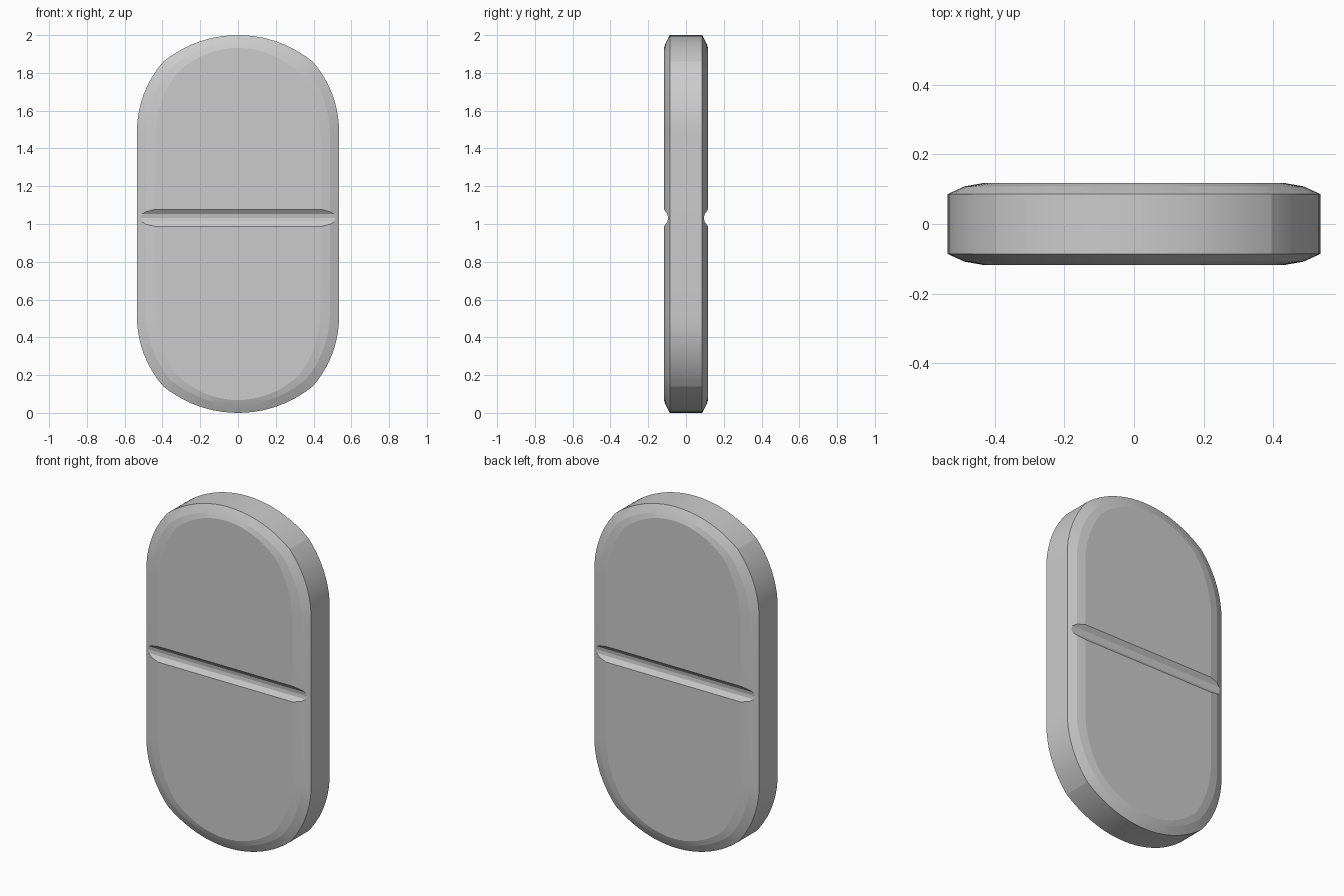
import bpy, bmesh, math
from math import sin, cos, atan2

if "Cube" in bpy.data.objects:
    bpy.data.objects.remove(bpy.data.objects["Cube"])

HALF_W, KINK_X, KINK_Z, STRAIGHT = 0.535, 0.395, 0.86, 0.49


def arc(cx, cz, r, a0, a1, n):
    return [(cx + r * cos(a0 + (a1 - a0) * i / n), cz + r * sin(a0 + (a1 - a0) * i / n))
            for i in range(n + 1)]


def outline():
    # one quarter: side arc up to the kink, then the flatter end arc
    dx, dz = HALF_W - KINK_X, KINK_Z - STRAIGHT
    r1 = (dx * dx + dz * dz) / (2 * dx)
    side = arc(HALF_W - r1, STRAIGHT, r1, 0, atan2(dz, KINK_X - HALF_W + r1), 10)
    sag = 1 - KINK_Z
    r2 = (KINK_X ** 2 + sag ** 2) / (2 * sag)
    end = arc(0, 1 - r2, r2, atan2(KINK_Z - 1 + r2, KINK_X), math.pi / 2, 10)
    q = side + end[1:]
    top = q + [(-x, z) for x, z in q[-2::-1]]
    return top + [(-x, -z) for x, z in top]


def mesh_object(name, bm):
    bmesh.ops.recalc_face_normals(bm, faces=bm.faces[:])
    me = bpy.data.meshes.new(name)
    bm.to_mesh(me)
    bm.free()
    ob = bpy.data.objects.new(name, me)
    bpy.context.collection.objects.link(ob)
    return ob


def loft(name, rings):
    bm = bmesh.new()
    loops = [[bm.verts.new(p) for p in ring] for ring in rings]
    n = len(loops[0])
    for a, b in zip(loops, loops[1:]):
        for i in range(n):
            bm.faces.new((a[i], a[(i + 1) % n], b[(i + 1) % n], b[i]))
    bm.faces.new(loops[0])
    bm.faces.new(loops[-1])
    return mesh_object(name, bm)


# tablet body: outline lofted through the thickness, with domed rims
levels = [(-0.117, 0.815, 0.932), (-0.108, 0.91, 0.957), (-0.086, 1, 1)]
levels += [(-y, sx, sz) for y, sx, sz in reversed(levels)]
pts = outline()
tablet = loft("tablet", [[(x * sx, y, 1 + z * sz) for x, z in pts] for y, sx, sz in levels])

# score grooves across both broad faces
section = [(0.062, 0.14), (0.046, 0.117), (0.02, 0.098), (0, 0.095),
           (-0.02, 0.098), (-0.046, 0.117), (-0.062, 0.14)]
for side in (-1, 1):
    cutter = loft("groove_cutter", [[(x, side * y, 1.032 + z) for z, y in section]
                                    for x in (-0.7, 0.7)])
    cutter.hide_render = True
    mod = tablet.modifiers.new("score", 'BOOLEAN')
    mod.operation = 'DIFFERENCE'
    mod.solver = 'EXACT'
    mod.object = cutter
    bpy.context.view_layer.objects.active = tablet
    bpy.ops.object.modifier_apply(modifier=mod.name)
    bpy.data.objects.remove(cutter)

bpy.ops.object.select_all(action='DESELECT')
tablet.select_set(True)
bpy.context.view_layer.objects.active = tablet
bpy.ops.object.shade_smooth_by_angle(angle=math.radians(8))
